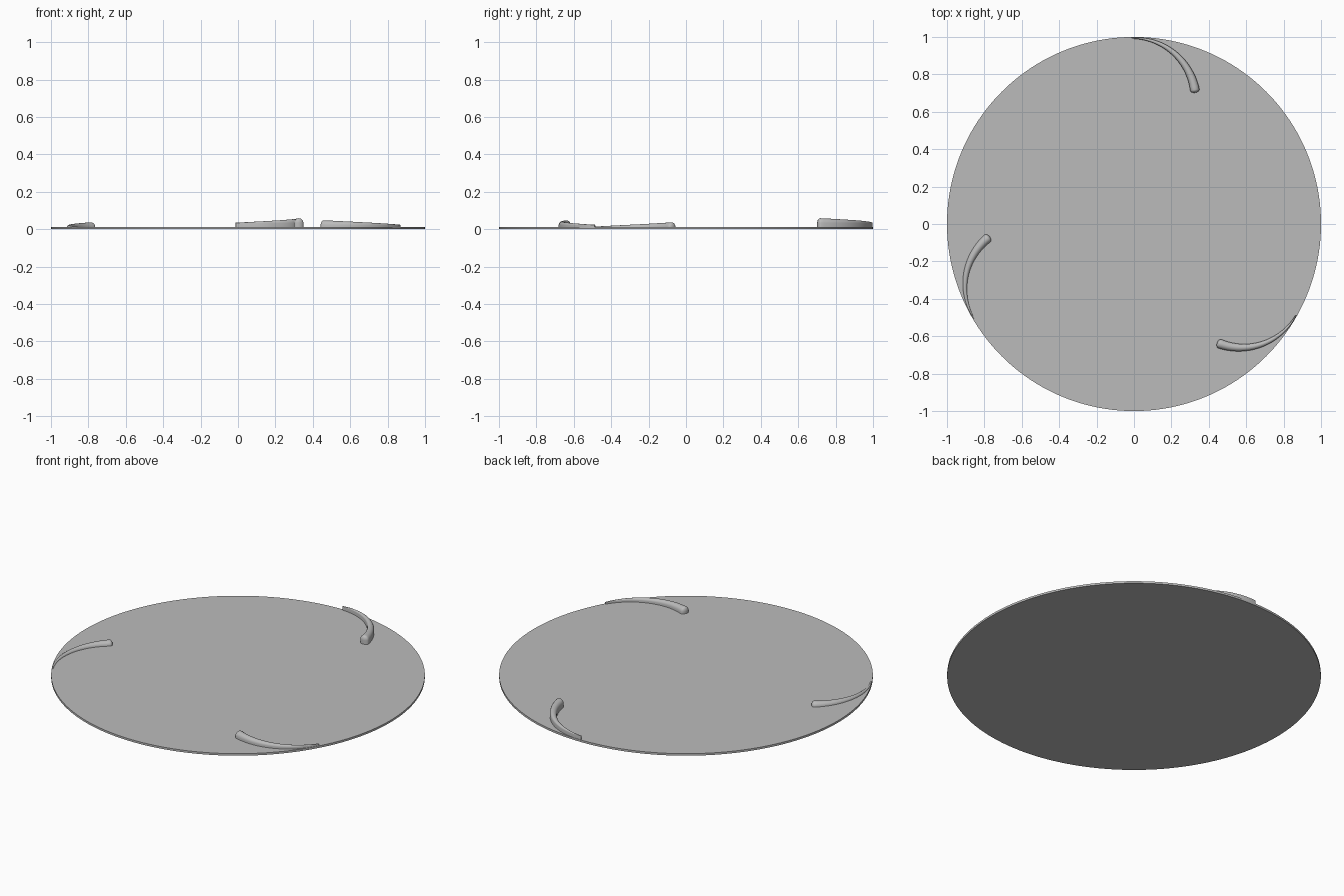
import bpy, bmesh, math
from mathutils import Vector, Matrix

if "Cube" in bpy.data.objects:
    bpy.data.objects.remove(bpy.data.objects["Cube"], do_unlink=True)

grey = bpy.data.materials.new("plain_grey")
grey.use_nodes = True
grey.diffuse_color = (0.5, 0.5, 0.5, 1)
grey.node_tree.nodes["Principled BSDF"].inputs["Base Color"].default_value = (0.5, 0.5, 0.5, 1)

DISC_TOP = 0.012
FLOOR = 0.004          # vane roots sit inside the disc


def finish(obj):
    obj.data.materials.append(grey)
    bpy.ops.object.select_all(action='DESELECT')
    obj.select_set(True)
    bpy.context.view_layer.objects.active = obj
    bpy.ops.object.shade_smooth_by_angle(angle=math.radians(40))


def arc_through(a, b, c):
    """Centre, radius and end angles of the plan arc through three points."""
    d = 2 * (a.x * (b.y - c.y) + b.x * (c.y - a.y) + c.x * (a.y - b.y))
    aa, bb, cc = a.length_squared, b.length_squared, c.length_squared
    centre = Vector(((aa * (b.y - c.y) + bb * (c.y - a.y) + cc * (a.y - b.y)) / d,
                     (aa * (c.x - b.x) + bb * (a.x - c.x) + cc * (b.x - a.x)) / d))
    p, q = a - centre, c - centre
    return centre, p.length, math.atan2(p.y, p.x), math.atan2(q.y, q.x)


def section(bm, pos, side, half, height, radius):
    """Upright slab profile with a rounded crest."""
    pts = [(-half, FLOOR)]
    for i in range(9):
        t = math.pi * (1 - i / 8)
        pts.append((half * math.cos(t), height - radius + half * math.sin(t)))
    pts.append((half, FLOOR))
    return [bm.verts.new((pos.x + side.x * u, pos.y + side.y * u, max(z, FLOOR)))
            for u, z in pts]


def vane(name, turn, drop):
    bm = bmesh.new()
    centre, rad, a0, a1 = arc_through(Vector((-0.012, 0.994)), Vector((0.2, 0.925)),
                                      Vector((0.325, 0.718)))
    rings, steps = [], 32
    # tapering sweep from the rim inward
    for i in range(steps + 1):
        t = i / steps
        a = a0 + (a1 - a0) * t
        side = Vector((math.cos(a), math.sin(a)))
        half = 0.003 + 0.022 * t
        height = 0.035 + 0.024 * t - drop
        rings.append(section(bm, centre + side * rad, side, half, height, half))
    # rounded inner end
    tip = centre + side * rad
    ahead = Vector((side.y, -side.x))
    for i in range(1, 6):
        t = math.radians(i * 17)
        rings.append(section(bm, tip + ahead * half * 0.65 * math.sin(t), side,
                             half * math.cos(t), height, half))
    for r, s in zip(rings, rings[1:]):
        for j in range(len(r)):
            k = (j + 1) % len(r)
            bm.faces.new((r[j], r[k], s[k], s[j]))
    bm.faces.new(rings[0])
    bm.faces.new(rings[-1])
    bmesh.ops.recalc_face_normals(bm, faces=bm.faces)
    bm.transform(Matrix.Rotation(math.radians(turn), 4, 'Z'))
    mesh = bpy.data.meshes.new(name)
    bm.to_mesh(mesh)
    bm.free()
    obj = bpy.data.objects.new(name, mesh)
    bpy.context.collection.objects.link(obj)
    finish(obj)


# thin round base
bpy.ops.mesh.primitive_cylinder_add(vertices=160, radius=1, depth=DISC_TOP,
                                    location=(0, 0, DISC_TOP / 2))
disc = bpy.context.object
disc.name = "base_disc"
finish(disc)

# three curved vanes, each lower than the one before
for name, turn, drop in (("back_vane", 0, 0), ("left_vane", 240, 0.011),
                         ("right_vane", 120, 0.022)):
    vane(name, turn, drop)
